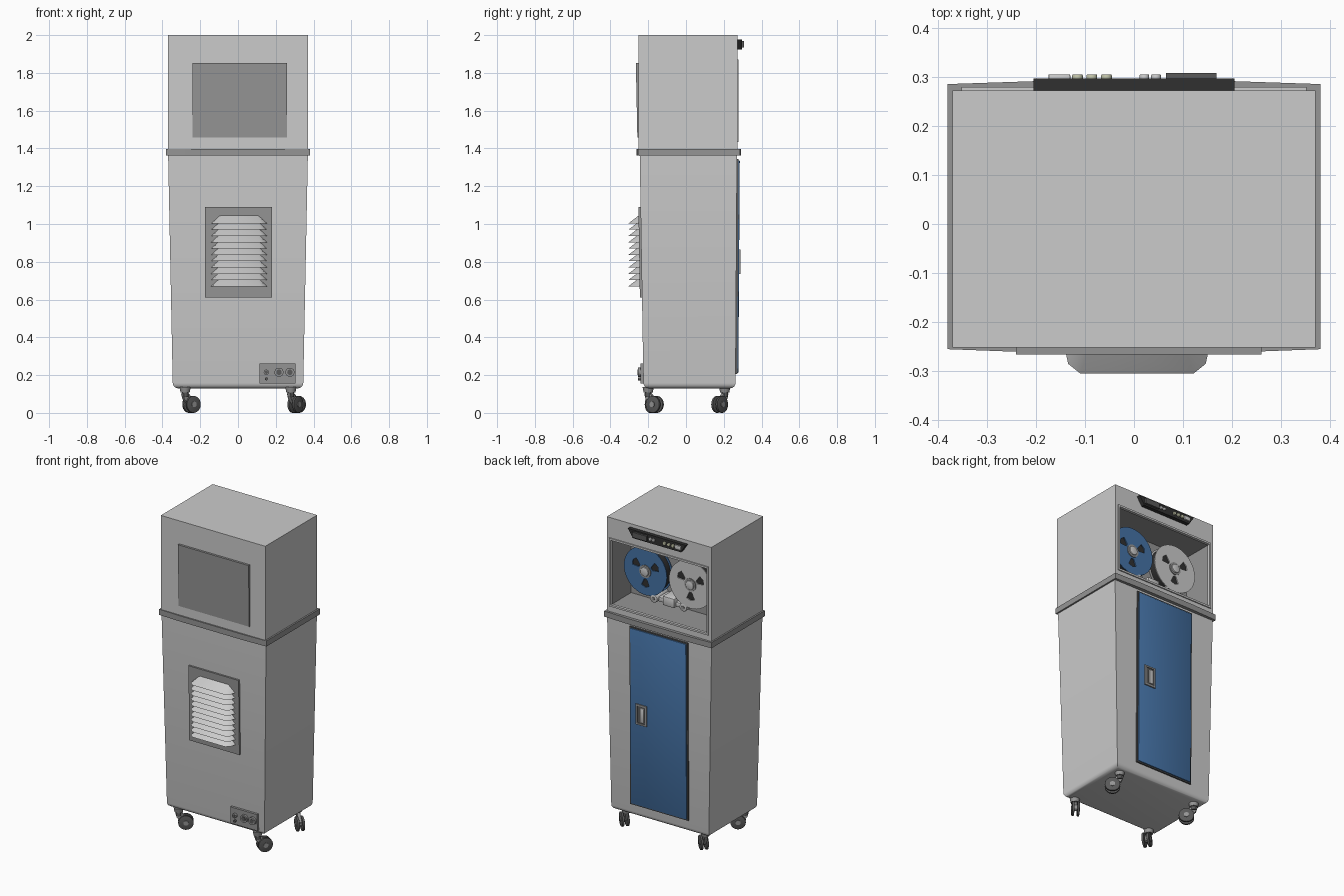
import bpy, bmesh
from math import radians, sin, cos, pi
from mathutils import Matrix, Vector

if "Cube" in bpy.data.objects:
    bpy.data.objects.remove(bpy.data.objects["Cube"])


def material(name, rgb):
    m = bpy.data.materials.new(name)
    m.diffuse_color = (*rgb, 1)
    m.use_nodes = True
    m.node_tree.nodes["Principled BSDF"].inputs["Base Color"].default_value = m.diffuse_color
    return m


BLUE = material("blue", (0.06, 0.17, 0.38))
MID = material("mid_grey", (0.3, 0.3, 0.3))
DARK = material("dark_grey", (0.1, 0.1, 0.1))
BLACK = material("black", (0.03, 0.03, 0.03))
CREAM = material("cream", (0.55, 0.56, 0.4))
ID = Matrix.Identity(4)


def finish(name, bm, mat=None, M=ID):
    bmesh.ops.recalc_face_normals(bm, faces=bm.faces)
    me = bpy.data.meshes.new(name)
    bm.to_mesh(me)
    bm.free()
    if mat:
        me.materials.append(mat)
    me.shade_smooth()
    me.set_sharp_from_angle(angle=radians(32))
    ob = bpy.data.objects.new(name, me)
    ob.matrix_world = M
    bpy.context.collection.objects.link(ob)
    return ob


def box(name, c, s, mat=None, tilt=0, bevel=0, M=ID):
    bm = bmesh.new()
    bmesh.ops.create_cube(bm, size=1, matrix=Matrix.Translation(c) @ Matrix.Rotation(tilt, 4, 'X')
                          @ Matrix.Diagonal((*s, 1)))
    if bevel:
        bmesh.ops.bevel(bm, geom=bm.edges[:], offset=bevel, segments=2, affect='EDGES', profile=0.5)
    return finish(name, bm, mat, M)


def cyl(name, c, r, depth, mat=None, axis='Y', sides=24, r2=None, bevel=0, M=ID):
    bm = bmesh.new()
    rot = Matrix.Rotation(radians(-90), 4, 'X') if axis == 'Y' else ID
    bmesh.ops.create_cone(bm, cap_ends=True, segments=sides, radius1=r, radius2=r if r2 is None else r2,
                          depth=depth, matrix=Matrix.Translation(c) @ rot)
    if bevel:
        rims = [e for e in bm.edges if any(len(f.verts) > 4 for f in e.link_faces)]
        bmesh.ops.bevel(bm, geom=rims, offset=bevel, segments=2, affect='EDGES', profile=0.5)
    return finish(name, bm, mat, M)


def loft(name, a, b, mat=None, M=ID):
    """Solid between two matching rings of 3D points."""
    bm = bmesh.new()
    va, vb = [bm.verts.new(p) for p in a], [bm.verts.new(p) for p in b]
    bm.faces.new(va)
    bm.faces.new(vb)
    for i in range(len(a)):
        j = (i + 1) % len(a)
        bm.faces.new((va[i], va[j], vb[j], vb[i]))
    return finish(name, bm, mat, M)


def prism_y(name, pts, y0, y1, mat=None, M=ID):
    return loft(name, [(x, y0, z) for x, z in pts], [(x, y1, z) for x, z in pts], mat, M)


def rect(x, y0, y1, z):
    return [(-x, y0, z), (x, y0, z), (x, y1, z), (-x, y1, z)]


# Lower cabinet: tapered, with rounded bottom edges
bm = bmesh.new()
lo = [bm.verts.new(p) for p in rect(0.345, -0.225, 0.262, 0.13)]
hi = [bm.verts.new(p) for p in rect(0.37, -0.245, 0.27, 1.37)]
base = bm.faces.new(lo)
bm.faces.new(hi)
for i in range(4):
    bm.faces.new((lo[i], lo[(i + 1) % 4], hi[(i + 1) % 4], hi[i]))
bmesh.ops.bevel(bm, geom=list(base.edges), offset=0.028, segments=4, affect='EDGES', profile=0.5)
finish("lower_cabinet", bm)

# Upper cabinet with the reel compartment sunk into its back
bm = bmesh.new()
bmesh.ops.create_cube(bm, size=1, matrix=Matrix.Translation((0, 0.01, 1.695)) @ Matrix.Diagonal((0.74, 0.524, 0.61, 1)))
back = max(bm.faces, key=lambda f: f.calc_center_median().y)
inner = []
for y in (0.272, 0.062):
    inner = bmesh.ops.inset_individual(bm, faces=[back], thickness=0.005)["faces"]
    for v in back.verts:
        v.co = (0.345 if v.co.x > 0 else -0.345, y, 1.865 if v.co.z > 1.65 else 1.44)
for f in inner + [back]:
    f.material_index = 1
upper = finish("upper_cabinet", bm)
upper.data.materials.append(None)
upper.data.materials.append(MID)

# Raised lip around the compartment
for z in (1.44, 1.865):
    box("compartment_lip", (0, 0.27, z), (0.702, 0.018, 0.012))
for x in (-0.345, 0.345):
    box("compartment_lip", (x, 0.27, 1.6525), (0.012, 0.018, 0.425))

# Waist trim, slightly bowed front and back
ring = [(-0.38, -0.255), (-0.22, -0.261), (0.22, -0.261), (0.38, -0.255),
        (0.38, 0.285), (0.2, 0.291), (-0.2, 0.291), (-0.38, 0.285)]
loft("waist_trim", [(x, y, 1.362) for x, y in ring], [(x, y, 1.398) for x, y in ring], MID)

# Front screen, louvre plate and hoods
box("front_panel", (0.01, -0.2515, 1.655), (0.5, 0.02, 0.395), MID, tilt=0.02)
box("vent_plate", (0.003, -0.239, 0.85), (0.355, 0.018, 0.48), MID, tilt=0.0163)
for i in range(11):
    z = 1.003 - i * 0.0333
    y = -0.24
    bm = bmesh.new()
    for s in (-1, 1):
        for p in ((0.15, y, z), (0.14, -0.285, z), (0.115, -0.305, z), (0.095, y, z + 0.05)):
            bm.verts.new((0.006 + s * p[0], p[1], p[2]))
    bmesh.ops.convex_hull(bm, input=bm.verts)
    bmesh.ops.dissolve_limit(bm, angle_limit=0.02, verts=bm.verts, edges=bm.edges)
    finish("vent_hood", bm)

# Power socket panel
box("socket_panel", (0.21, -0.231, 0.208), (0.19, 0.02, 0.105), MID, tilt=0.0163)
for x, r in ((0.15, 0.014), (0.217, 0.024), (0.275, 0.024)):
    cyl("socket_ring", (x, -0.242, 0.215), r, 0.026, MID)
    cyl("socket_hole", (x, -0.251, 0.215), r * 0.6, 0.012, DARK)
cyl("socket_switch", (0.15, -0.243, 0.18), 0.008, 0.02, DARK, sides=12)

# Back door and its recessed handle
box("door_shadow_frame", (0, 0.265, 0.775), (0.41, 0.02, 1.14), DARK, tilt=-0.0065)
box("door", (0, 0.269, 0.775), (0.395, 0.024, 1.125), BLUE, tilt=-0.0065, bevel=0.003)
hx, hz = 0.118, 0.8
for s in (-1, 1):
    box("handle_frame_side", (hx + s * 0.034, 0.28, hz), (0.01, 0.016, 0.13), MID)
    box("handle_frame_end", (hx, 0.28, hz + s * 0.06), (0.06, 0.016, 0.01), MID)
box("handle_recess", (hx, 0.277, hz), (0.06, 0.012, 0.11), DARK)
box("handle_lever", (hx - 0.008, 0.281, hz), (0.024, 0.016, 0.09), bevel=0.003)

# Control panel above the compartment
prism_y("control_panel", [(-0.205, 1.978), (0.205, 1.978), (0.17, 1.925), (-0.17, 1.925)], 0.27, 0.296, BLACK)
box("control_display", (0.117, 0.29, 1.952), (0.103, 0.036, 0.034), DARK)
box("control_label_plate", (-0.152, 0.29, 1.952), (0.045, 0.03, 0.026), bevel=0.003)
for x in (-0.115, -0.086, -0.056):
    cyl("control_button", (x, 0.295, 1.952), 0.011, 0.02, CREAM, sides=16, bevel=0.003)
for x in (0.021, 0.045):
    cyl("control_knob", (x, 0.295, 1.952), 0.01, 0.02, sides=16, bevel=0.003)


# Tape reels: flanges with three windows, tape pack and hub
def flange(name, x, y, z, r, mat):
    cu = bpy.data.curves.new(name, 'CURVE')
    cu.dimensions, cu.fill_mode, cu.extrude = '2D', 'BOTH', 0.003
    loops = [[(r * cos(i * pi / 24), r * sin(i * pi / 24)) for i in range(48)]]
    for a in (30, 150, 270):
        win = ((0.05, -10), (0.095, -17), (0.102, 0), (0.095, 17), (0.05, 10))
        loops.append([(q * cos(radians(a + d)), q * sin(radians(a + d))) for q, d in win])
    for pts in loops:
        sp = cu.splines.new('POLY')
        sp.points.add(len(pts) - 1)
        sp.use_cyclic_u = True
        for p, co in zip(sp.points, pts):
            p.co = (*co, 0, 1)
    tmp = bpy.data.objects.new(name, cu)
    bpy.context.collection.objects.link(tmp)
    me = bpy.data.meshes.new_from_object(tmp)
    bpy.data.objects.remove(tmp)
    me.materials.clear()
    if mat:
        me.materials.append(mat)
    ob = bpy.data.objects.new(name, me)
    ob.matrix_world = Matrix.Translation((x, y, z)) @ Matrix.Rotation(radians(90), 4, 'X')
    bpy.context.collection.objects.link(ob)


for x, mat in ((0.162, BLUE), (-0.158, None)):
    z = 1.67
    flange("reel_front_flange", x, 0.177, z, 0.152, mat)
    flange("reel_back_flange", x, 0.122, z, 0.152, mat)
    cyl("reel_tape", (x, 0.149, z), 0.142, 0.044, BLACK, sides=48)
    cyl("reel_hub", (x, 0.13, z), 0.04, 0.11, MID, sides=32)
    cyl("reel_hub_cap", (x, 0.185, z), 0.028, 0.016, sides=32, bevel=0.003)
    cyl("reel_spindle", (x, 0.1, z), 0.03, 0.08, MID)

# Tape head assembly under the reels
box("head_base", (0, 0.11, 1.505), (0.2, 0.1, 0.03), bevel=0.006)
box("head_block", (0, 0.12, 1.515), (0.085, 0.12, 0.06), bevel=0.008)
for x in (-0.105, 0.105):
    cyl("tape_roller", (x, 0.12, 1.51), 0.026, 0.12, bevel=0.004)
    cyl("roller_pin", (x, 0.18, 1.51), 0.01, 0.012, MID, sides=16)

# Swivel casters, each turned a little differently
for x, y, yaw in ((-0.28, -0.2, 35), (0.28, -0.2, 55), (-0.28, 0.205, -40), (0.28, 0.205, -40)):
    M = Matrix.Translation((x, y, 0)) @ Matrix.Rotation(radians(yaw), 4, 'Z')
    cyl("caster_mount", (0, 0, 0.122), 0.024, 0.03, MID, 'Z', 20, r2=0.03, M=M)
    cyl("caster_stem", (0, 0, 0.1), 0.017, 0.03, DARK, 'Z', 16, M=M)
    prism_y("caster_fork", [(-0.02, 0.102), (0.018, 0.102), (0.058, 0.06), (0.055, 0.035), (0.03, 0.035), (-0.012, 0.075)],
            -0.009, 0.009, MID, M)
    for s in (-1, 1):
        cyl("caster_wheel", (0.042, s * 0.0155, 0.045), 0.045, 0.013, DARK, sides=28, bevel=0.003, M=M)
    cyl("caster_axle", (0.042, 0, 0.045), 0.015, 0.052, MID, sides=16, M=M)
